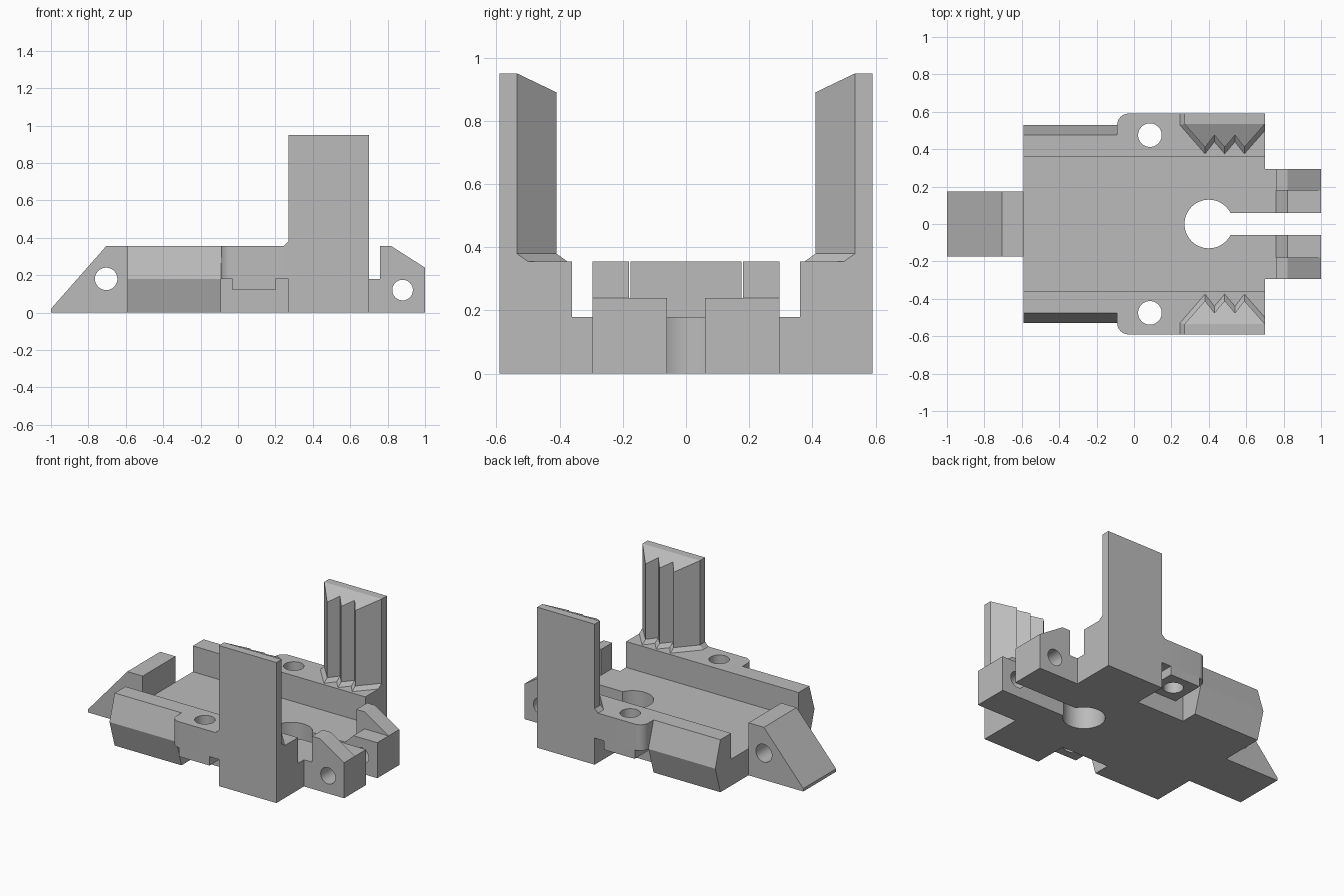
import bpy, bmesh, math
from mathutils import Vector, Matrix

cube = bpy.data.objects.get("Cube")
if cube:
    bpy.data.objects.remove(cube, do_unlink=True)

grey = bpy.data.materials.new("plain_grey")
grey.use_nodes = True
grey.diffuse_color = (0.5, 0.5, 0.5, 1)
grey.node_tree.nodes["Principled BSDF"].inputs["Base Color"].default_value = (0.5, 0.5, 0.5, 1)


def loft(name, low, high):
    """Closed solid between two matching rings of points."""
    bm = bmesh.new()
    a = [bm.verts.new(p) for p in low]
    b = [bm.verts.new(p) for p in high]
    bm.faces.new(a)
    bm.faces.new(b)
    for i in range(len(a)):
        j = (i + 1) % len(a)
        bm.faces.new((a[i], a[j], b[j], b[i]))
    bmesh.ops.recalc_face_normals(bm, faces=bm.faces)
    mesh = bpy.data.meshes.new(name)
    bm.to_mesh(mesh)
    bm.free()
    mesh.materials.append(grey)
    obj = bpy.data.objects.new(name, mesh)
    bpy.context.collection.objects.link(obj)
    return obj


def prism(name, profile, axis, start, end):
    """Extrude a 2D profile along an axis: x takes (y, z), y takes (x, z), z takes (x, y)."""
    def ring(d):
        return [{"x": (d, u, v), "y": (u, d, v), "z": (u, v, d)}[axis] for u, v in profile]
    return loft(name, ring(start), ring(end))


def arc(cx, cy, r, a0, a1, n):
    steps = [math.radians(a0 + (a1 - a0) * i / n) for i in range(n + 1)]
    return [(cx + r * math.cos(t), cy + r * math.sin(t)) for t in steps]


def drill(obj, axis, u, v, r):
    """Cut a round hole right through a part."""
    cutter = prism("hole_cutter", arc(u, v, r, 0, 352.5, 47), axis, -1.5, 1.5)
    mod = obj.modifiers.new("hole", "BOOLEAN")
    mod.operation, mod.solver, mod.object = "DIFFERENCE", "EXACT", cutter
    bpy.context.view_layer.objects.active = obj
    bpy.ops.object.modifier_apply(modifier=mod.name)
    bpy.data.objects.remove(cutter, do_unlink=True)


parts = []

# Floor plate with a keyhole slot open at one end
plate = [(0.7, 0.06), (0.7, 0.36), (-0.59, 0.36), (-0.59, -0.36), (0.7, -0.36), (0.7, -0.06)]
plate += arc(0.4, 0, 0.13, -27.5, -332.5, 48)
parts.append(prism("floor_plate", plate, "z", 0, 0.18))

# Wedge tongue with a cross hole
wedge = [(-0.59, 0), (-1, 0), (-1, 0.02), (-0.705, 0.355), (-0.59, 0.355)]
tongue = prism("wedge_tongue", wedge, "y", -0.175, 0.175)
drill(tongue, "y", -0.705, 0.18, 0.06)
parts.append(tongue)

for side, s in (("front", -1), ("back", 1)):
    def flip(pts):
        return [(u, s * v) for u, v in pts]

    # Side rail with a ridged outer face
    rail = [(0.36, 0), (0.475, 0), (0.53, 0.18), (0.475, 0.355), (0.36, 0.355)]
    parts.append(prism(side + "_rail", [(s * y, z) for y, z in rail], "x", -0.59, -0.09))

    # Screw lug with a rounded corner, and the boss beneath it
    lug_outline = [(0.27, 0.36), (0.27, 0.59)] + arc(-0.03, 0.53, 0.06, 90, 180, 10) + [(-0.09, 0.36)]
    lug = prism(side + "_screw_lug", flip(lug_outline), "z", 0.18, 0.355)
    boss_outline = [(-0.03, 0.36), (0.2, 0.36), (0.2, 0.59), (-0.03, 0.59)]
    boss = prism(side + "_lug_boss", flip(boss_outline), "z", 0.12, 0.18)
    for obj in (lug, boss):
        drill(obj, "z", 0.085, s * 0.475, 0.063)
        parts.append(obj)

    # Jaw post: block at the foot with a tall thin wall
    post = [(0.36, 0), (0.59, 0), (0.59, 0.95), (0.535, 0.95), (0.535, 0.355), (0.36, 0.355)]
    parts.append(prism(side + "_jaw_post", [(s * y, z) for y, z in post], "x", 0.27, 0.7))

    # Vertical gripping teeth with a sloped top
    teeth = [(0.27, 0.535), (0.38, 0.41), (0.43, 0.475), (0.485, 0.41),
             (0.54, 0.475), (0.59, 0.41), (0.7, 0.535)]
    low = [(x, s * y, 0.38) for x, y in teeth]
    high = [(x, s * y, 0.95 - 0.48 * (0.535 - y)) for x, y in teeth]
    parts.append(loft(side + "_jaw_teeth", low, high))

    # Flared foot under the teeth
    upper = [(0.27, 0.59)] + teeth + [(0.7, 0.59)]
    lower = [(0.245, 0.59), (0.245, 0.53)] + [(x, y - 0.035) for x, y in teeth[1:]] + [(0.7, 0.59)]
    parts.append(loft(side + "_teeth_foot",
                      [(x, s * y, 0.355) for x, y in lower],
                      [(x, s * y, 0.38) for x, y in upper]))

    # Hinge fork: low inner cheek and tall outer cheek
    inner = [(0.7, 0), (1, 0), (1, 0.24), (0.82, 0.24), (0.76, 0.18), (0.7, 0.18)]
    outer = [(0.7, 0), (1, 0), (1, 0.24), (0.82, 0.355), (0.76, 0.355), (0.76, 0.18), (0.7, 0.18)]
    for label, profile, a, b in (("inner", inner, 0.06, 0.18), ("outer", outer, 0.18, 0.295)):
        cheek = prism(f"{side}_fork_{label}_cheek", profile, "y", s * a, s * b)
        drill(cheek, "y", 0.88, 0.12, 0.055)
        parts.append(cheek)

# Smooth the round walls, keep the machined edges sharp
bpy.ops.object.select_all(action="DESELECT")
for obj in parts:
    obj.select_set(True)
bpy.context.view_layer.objects.active = parts[0]
bpy.ops.object.shade_smooth_by_angle(angle=math.radians(25))
